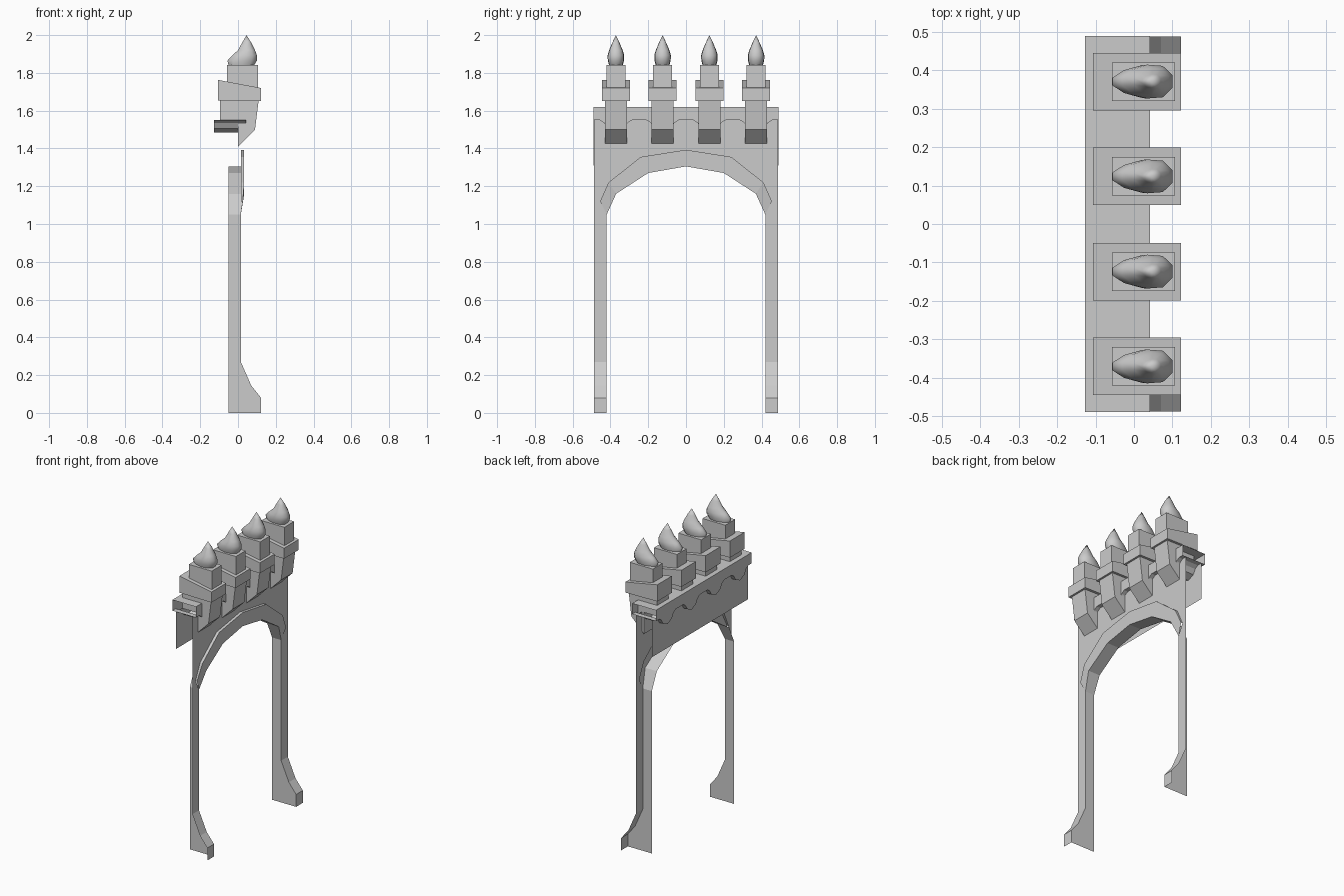
import bpy, bmesh, math
from mathutils import Vector

old = bpy.data.objects.get("Cube")
if old:
    bpy.data.objects.remove(old, do_unlink=True)

GREY = (0.6, 0.6, 0.6, 1)
stone = bpy.data.materials.new("grey_stone")
stone.use_nodes = True
stone.diffuse_color = GREY
stone.node_tree.nodes["Principled BSDF"].inputs["Base Color"].default_value = GREY


def finish(name, bm, mirror=False, recalc=False):
    bmesh.ops.remove_doubles(bm, verts=bm.verts, dist=0.0005)
    if recalc:
        bmesh.ops.recalc_face_normals(bm, faces=bm.faces)
    mesh = bpy.data.meshes.new(name)
    bm.to_mesh(mesh)
    bm.free()
    mesh.materials.append(stone)
    ob = bpy.data.objects.new(name, mesh)
    bpy.context.collection.objects.link(ob)
    if mirror:
        mod = ob.modifiers.new("mirror", 'MIRROR')
        mod.use_axis = (False, True, False)
    return ob


def loft(name, rows, mirror=False):
    """Open surface through rows of points."""
    bm = bmesh.new()
    grid = [[bm.verts.new(p) for p in row] for row in rows]
    for a, b in zip(grid, grid[1:]):
        for i in range(len(a) - 1):
            bm.faces.new((a[i], a[i + 1], b[i + 1], b[i]))
    return finish(name, bm, mirror)


def prism(name, profile, yc, half):
    """Solid from an x-z profile, extruded across y."""
    bm = bmesh.new()
    face = bm.faces.new([bm.verts.new((x, yc - half, z)) for x, z in profile])
    ext = bmesh.ops.extrude_face_region(bm, geom=[face])
    moved = [v for v in ext["geom"] if isinstance(v, bmesh.types.BMVert)]
    bmesh.ops.translate(bm, verts=moved, vec=(0, 2 * half, 0))
    return finish(name, bm, recalc=True)


def at(x, pts):
    return [(x, y, z) for y, z in pts]


# Columns with flared feet, and the underside of the arch
FACE, RAISED, BACK, INNER, OUTER = 0.015, 0.033, -0.05, 0.42, 0.488
foot = [(0.122, 0), (0.122, 0.08), (0.07, 0.145), (FACE, 0.27), (FACE, 1.05)]
loft("column_face", [[(x, OUTER, z) for x, z in foot],
                     [(x, INNER, z) for x, z in foot]], True)
loft("column_inner_side", [[(x, INNER, z) for x, z in foot],
                           [(BACK, INNER, z) for x, z in foot]], True)
arch = [(INNER, 1.05), (0.37, 1.16), (0.2, 1.27), (0, 1.305)]
rim = [(0.455, 1.12), (0.41, 1.22), (0.24, 1.355), (0, 1.393)]
arch_front = [(FACE, *arch[0])] + at(RAISED, arch[1:])
rim_front = [(0.025, *rim[0])] + at(RAISED, rim[1:])
loft("arch_underside", [arch_front, at(BACK, arch)], True)
loft("arch_trim", [at(FACE, rim), rim_front, arch_front], True)

# Wall above the arch, and the board behind it
edge = [(OUTER, 1.05), (OUTER, 1.05), (OUTER, 1.55), (0.24, 1.55), (0, 1.55)]
loft("front_wall", [at(FACE, edge), at(FACE, arch[:1] + rim)], True)
loft("back_board", [[(-0.1, y, 1.31), (-0.1, y, 1.55)] for y in (-0.49, 0.49)])

# Cornice with a scalloped lower edge
centres = [-0.371, -0.124, 0.124, 0.371]
dip = [(-0.085, 1.55), (-0.062, 1.535), (-0.045, 1.505), (0, 1.485),
       (0.045, 1.505), (0.062, 1.535), (0.085, 1.55)]
scallop = [(-0.49, 1.55)] + [(c + d, z) for c in centres for d, z in dip] + [(0.49, 1.55)]
top = [(y, 1.62) for y, z in scallop]
loft("cornice", [at(0.042, scallop), at(0.042, top), at(-0.127, top),
                 at(-0.127, scallop), at(0.042, scallop)])


# Flame: egg-shaped rings that lean towards the tip
def flame(name, yc):
    sides = 10
    rings = [(1.84, -0.05, 0.085, 0.036), (1.865, -0.056, 0.1, 0.043),
             (1.893, -0.03, 0.1, 0.044), (1.92, 0.0, 0.09, 0.036),
             (1.96, 0.022, 0.07, 0.019)]
    bm = bmesh.new()
    loops = []
    for z, left, right, half in rings:
        loop = []
        for i in range(sides):
            a = 2 * math.pi * (i + 0.5) / sides
            x = (left + right) / 2 + (right - left) / 2 * math.cos(a) / math.cos(math.pi / sides)
            y = half * math.sin(a) * (1 + 0.25 * math.cos(a))
            loop.append(bm.verts.new((x, yc + y, z)))
        loops.append(loop)
    tip = bm.verts.new((0.045, yc, 2.0))
    bm.faces.new(loops[0][::-1])
    for i in range(sides):
        j = (i + 1) % sides
        for a, b in zip(loops, loops[1:]):
            bm.faces.new((a[i], a[j], b[j], b[i]))
        bm.faces.new((loops[-1][i], loops[-1][j], tip))
    ob = finish(name, bm, recalc=True)
    for p in ob.data.polygons:
        p.use_smooth = len(p.vertices) < sides


# Four pillars, each with a sloped corbel, a collar, a block and a flame
for n, c in enumerate(centres, 1):
    prism(f"pillar_{n}", [(-0.095, 1.66), (-0.095, 1.55), (0, 1.55), (0, 1.41),
                          (0.09, 1.5), (0.11, 1.66)], c, 0.059)
    prism(f"collar_{n}", [(-0.107, 1.655), (0.122, 1.652), (0.122, 1.72),
                          (-0.107, 1.763)], c, 0.075)
    prism(f"block_{n}", [(-0.057, 1.7), (0.107, 1.7), (0.107, 1.842),
                         (-0.057, 1.842)], c, 0.05)
    flame(f"flame_{n}", c)
